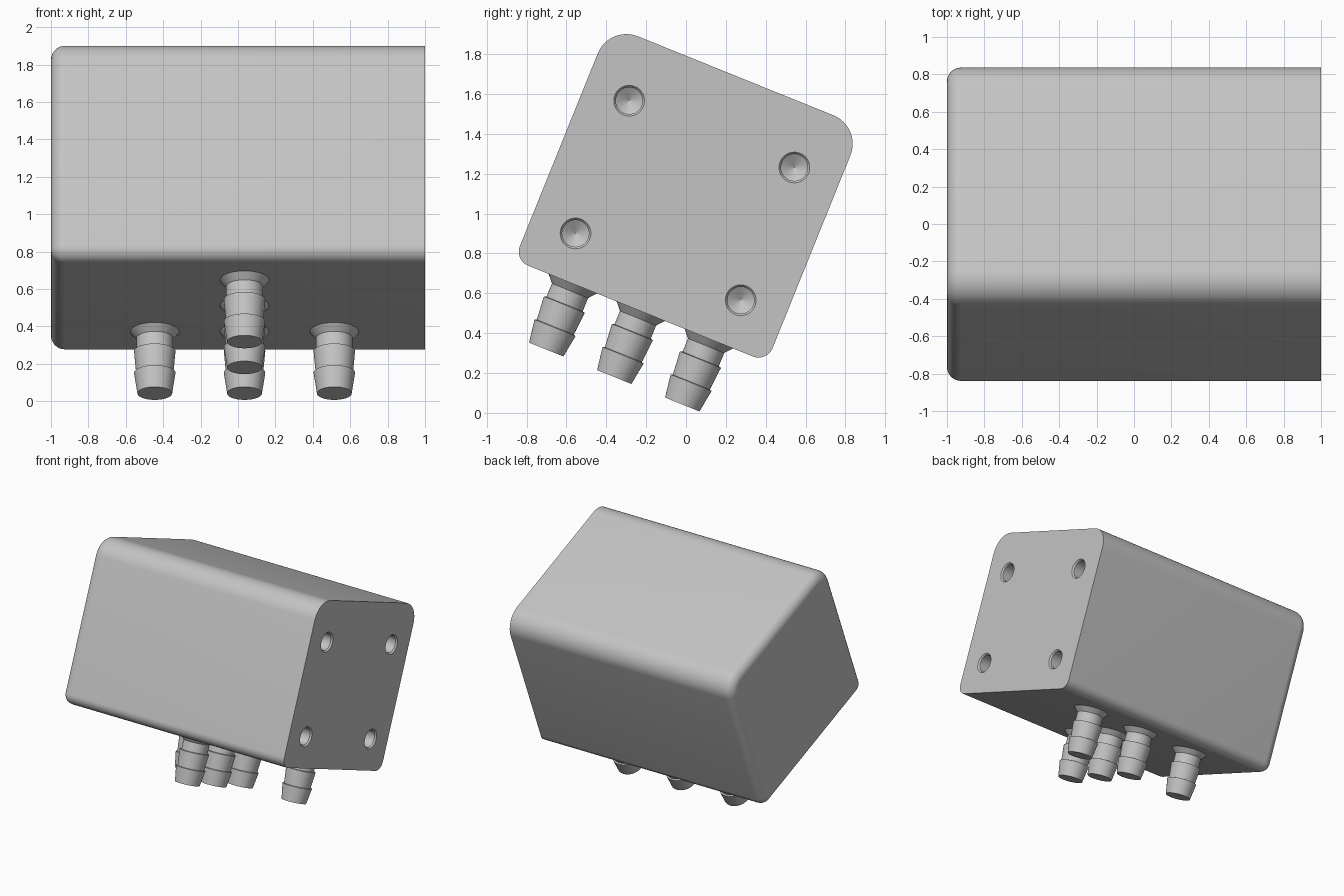
import bpy, bmesh
from math import sin, cos, pi, radians
from mathutils import Matrix, Vector

if "Cube" in bpy.data.objects:
    bpy.data.objects.remove(bpy.data.objects["Cube"], do_unlink=True)

TILT = radians(-22)
LEFT, RIGHT = -1.086, 0.281          # housing width before tilting
BOTTOM, TOP = 0.388, 1.661           # housing height before tilting
R_TOP, R_BOTTOM = 0.155, 0.076       # corner radii
END_ROUND = 0.075

grey = bpy.data.materials.new("light_grey")
grey.use_nodes = True
colour = (0.55, 0.55, 0.55, 1)
grey.diffuse_color = colour
grey.node_tree.nodes["Principled BSDF"].inputs["Base Color"].default_value = colour


def make_object(name, bm):
    bmesh.ops.recalc_face_normals(bm, faces=bm.faces)
    mesh = bpy.data.meshes.new(name)
    bm.to_mesh(mesh)
    bm.free()
    mesh.materials.append(grey)
    obj = bpy.data.objects.new(name, mesh)
    obj.rotation_euler.x = TILT
    bpy.context.collection.objects.link(obj)
    return obj


def loft(bm, rings):
    """Skin a list of closed rings and cap both ends."""
    loops = [[bm.verts.new(p) for p in ring] for ring in rings]
    n = len(loops[0])
    for a, b in zip(loops, loops[1:]):
        for i in range(n):
            bm.faces.new((a[i], a[(i + 1) % n], b[(i + 1) % n], b[i]))
    bm.faces.new(loops[0][::-1])
    bm.faces.new(loops[-1])


def turned(bm, profile, place, sides=48):
    """Turn a (height, radius) profile around z, then place it."""
    loft(bm, [[place @ Vector((r * cos(2 * pi * i / sides), r * sin(2 * pi * i / sides), h))
               for i in range(sides)] for h, r in profile])


def section(x, inset, steps=12):
    """Rounded rectangle across the housing at x."""
    corners = [(RIGHT, TOP, -1, -1, R_TOP), (LEFT, TOP, 1, -1, R_TOP),
               (LEFT, BOTTOM, 1, 1, R_BOTTOM), (RIGHT, BOTTOM, -1, 1, R_BOTTOM)]
    ring = []
    for k, (y, z, sy, sz, r) in enumerate(corners):
        for i in range(steps + 1):
            a = (k + i / steps) * pi / 2
            ring.append((x, y + sy * r + (r - inset) * cos(a), z + sz * r + (r - inset) * sin(a)))
    return ring


def smooth(obj):
    bpy.ops.object.select_all(action="DESELECT")
    obj.select_set(True)
    bpy.context.view_layer.objects.active = obj
    bpy.ops.object.shade_smooth_by_angle(angle=radians(25))


# Housing: straight body, rounded at one end and flat at the other
bm = bmesh.new()
arc = [i / 10 * pi / 2 for i in range(11)]
loft(bm, [section(-1 + END_ROUND * (1 - cos(a)), END_ROUND * (1 - sin(a))) for a in arc]
     + [section(1, 0)])
housing = make_object("housing", bm)

# Four blind screw holes with a chamfered mouth and drilled point
bm = bmesh.new()
hole = [(-0.05, 0.077), (0, 0.077), (0.012, 0.067), (0.3, 0.067), (0.34, 0.0005)]
for side in (-1, 1):
    for level in (-1, 1):
        place = Matrix.Translation((1, -0.404 + side * 0.447, 0.986 + level * 0.359))
        turned(bm, hole, place @ Matrix.Rotation(-pi / 2, 4, "Y"))
cutter = make_object("hole_cutter", bm)
cutter.hide_render = True

cut = housing.modifiers.new("screw_holes", "BOOLEAN")
cut.operation = "DIFFERENCE"
cut.solver = "EXACT"
cut.object = cutter
bpy.context.view_layer.objects.active = housing
bpy.ops.object.modifier_apply(modifier=cut.name)
bpy.data.objects.remove(cutter, do_unlink=True)
smooth(housing)

# Barbed hose fittings: flared root, neck and two tapered barbs
barb = [(0, 0.093), (0.118, 0.111), (0.121, 0.1), (0.243, 0.111), (0.246, 0.098),
        (0.318, 0.098), (0.356, 0.131), (0.4, 0.131)]
spots = [(0.035, -0.769), (0.035, -0.401), (0.035, -0.033), (-0.445, -0.033), (0.515, -0.033)]
for number, (x, y) in enumerate(spots, 1):
    bm = bmesh.new()
    turned(bm, barb, Matrix.Translation((x, y, 0.032)))
    smooth(make_object(f"hose_fitting_{number}", bm))
